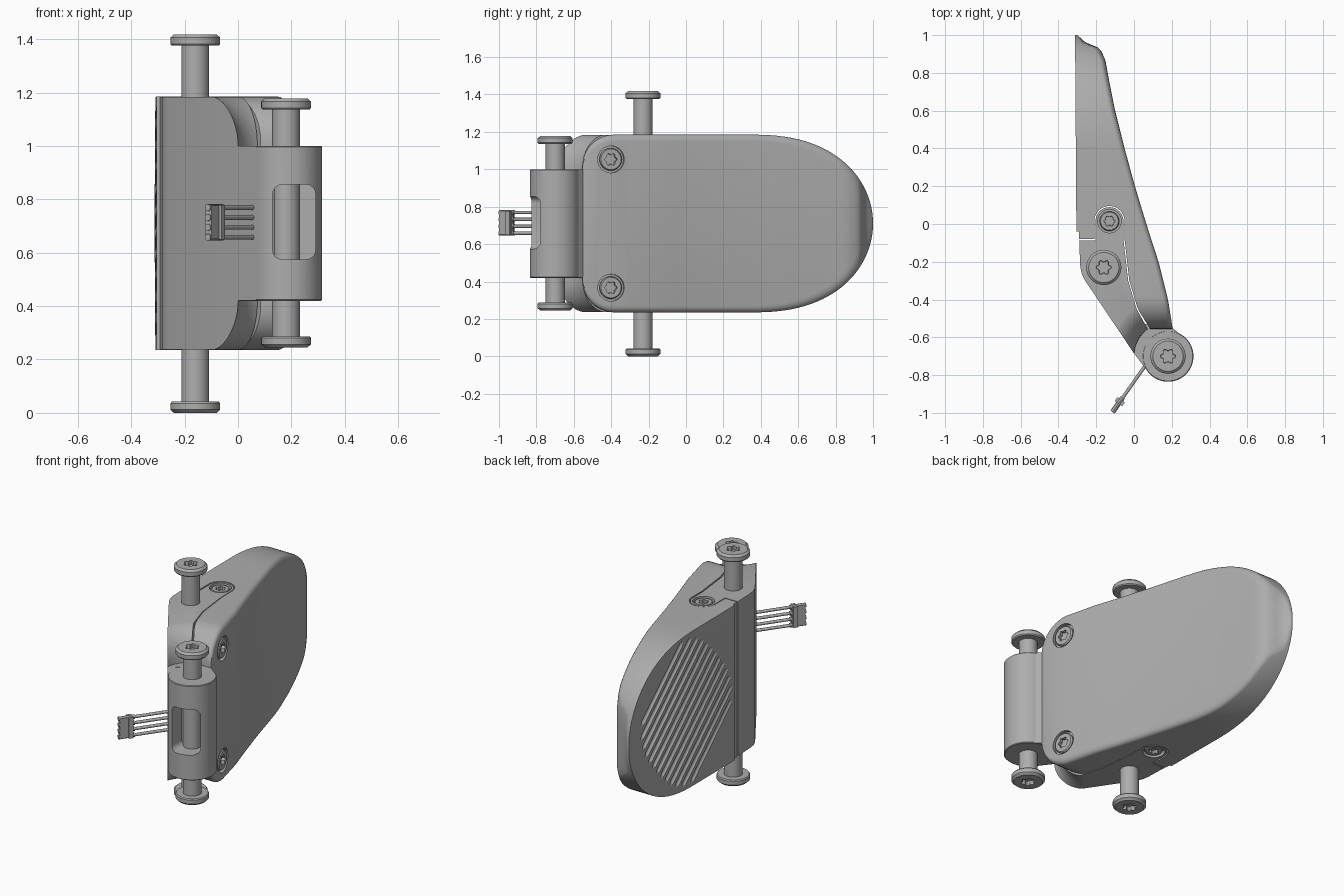
import bpy, bmesh, math
from mathutils import Vector, Matrix

if "Cube" in bpy.data.objects:
    bpy.data.objects.remove(bpy.data.objects["Cube"])

grey = bpy.data.materials.new("plain_grey")
grey.use_nodes = True
COLOUR = (0.42, 0.42, 0.42, 1)
grey.diffuse_color = COLOUR
grey.node_tree.nodes["Principled BSDF"].inputs["Base Color"].default_value = COLOUR

MID, HALF = 0.71, 0.475           # middle height and half height of the body
HINGE = Vector((0.18, -0.70, 0))
BOSS = Vector((-0.13, 0.015, 0))


def finish(bm, name, matrix=None):
    bmesh.ops.recalc_face_normals(bm, faces=bm.faces)
    mesh = bpy.data.meshes.new(name)
    bm.to_mesh(mesh)
    bm.free()
    obj = bpy.data.objects.new(name, mesh)
    bpy.context.collection.objects.link(obj)
    mesh.materials.append(grey)
    if matrix:
        obj.matrix_world = matrix
    return obj


def loft(name, rings, matrix=None):
    """Skin a list of equal rings of points and cap both ends."""
    bm = bmesh.new()
    loops = [[bm.verts.new(p) for p in ring] for ring in rings]
    n = len(loops[0])
    for a, b in zip(loops, loops[1:]):
        for i in range(n):
            bm.faces.new((a[i], a[(i + 1) % n], b[(i + 1) % n], b[i]))
    bm.faces.new(loops[0][::-1])
    bm.faces.new(loops[-1])
    return finish(bm, name, matrix)


def prism(name, outline, z0, z1):
    return loft(name, [[(x, y, z) for x, y in outline] for z in (z0, z1)])


def lathe(name, profile, matrix=None, segments=48):
    """Profile holds (radius, z) or (radius, z, lobe depth)."""
    rings = []
    for r, z, *lobe in profile:
        ring = []
        for i in range(segments):
            a = math.tau * i / segments
            q = r + (lobe[0] if lobe else 0) * math.cos(6 * a)
            ring.append((q * math.cos(a), q * math.sin(a), z))
        rings.append(ring)
    return loft(name, rings, matrix)


def aim(pos, direction):
    turn = Vector(direction).to_track_quat("Z", "Y").to_matrix().to_4x4()
    return Matrix.Translation(pos) @ turn


def activate(obj):
    bpy.ops.object.select_all(action="DESELECT")
    obj.select_set(True)
    bpy.context.view_layer.objects.active = obj


def cut(obj, cutter):
    mod = obj.modifiers.new("cut", "BOOLEAN")
    mod.operation, mod.solver, mod.object = "DIFFERENCE", "EXACT", cutter
    activate(obj)
    bpy.ops.object.modifier_apply(modifier=mod.name)
    bpy.data.objects.remove(cutter)


def smooth(obj, angle=30):
    activate(obj)
    bpy.ops.object.shade_smooth_by_angle(angle=math.radians(angle))


def interp(points, y):
    if y <= points[0][0]:
        return points[0][1]
    for (a, va), (b, vb) in zip(points, points[1:]):
        if y <= b:
            return va + (vb - va) * (y - a) / (b - a)
    return points[-1][1]


def arc(centre, r, a0, a1, n):
    steps = [math.radians(a0 + (a1 - a0) * i / n) for i in range(n + 1)]
    return [(centre[0] + r * math.cos(a), centre[1] + r * math.sin(a)) for a in steps]


# Paddle: cross-sections along y, with rounded outline and outer edge
FRONT = [(-0.555, 0.205), (-0.4, 0.18), (-0.2, 0.13), (0, 0.065), (0.2, 0.005), (0.4, -0.05),
         (0.6, -0.1), (0.75, -0.13), (0.87, -0.152), (0.93, -0.18), (0.96, -0.255), (1, -0.3)]
BACK = [(-0.555, 0.085), (-0.45, 0.02), (-0.3, -0.025), (-0.08, -0.05),
        (-0.079, -0.29), (-0.041, -0.292), (-0.04, -0.305), (1, -0.312)]


def half_height(y):
    if y > 0.35:
        return HALF * math.sqrt(max(0, 1 - ((y - 0.35) / 0.65) ** 2.4))
    d = max(0, 0.17 - (y + 0.555))
    return HALF - 0.17 + math.sqrt(max(0, 0.17 ** 2 - d * d))


def section(y):
    f, b, h = interp(FRONT, y), interp(BACK, y), half_height(y)
    r = min(0.03, (f - b) * 0.5)
    inner = max(min(h, half_height(min(1, y + 0.035))) - 0.035, h * 0.1)
    side = [(b, h)]
    for i in range(6):
        a = math.pi / 2 * i / 5
        side.append((f - r + r * math.sin(a), inner + (h - inner) * math.cos(a)))
    pts = side + [(x, -z) for x, z in reversed(side)]
    return [(x, y, MID + z) for x, z in pts]


stations = [-0.555 + 0.17 * (1 - math.cos(math.pi / 2 * i / 10)) for i in range(11)]
stations += [-0.3, -0.2, -0.08, -0.079, -0.041, -0.04, 0.1, 0.2, 0.3]
stations += [0.35 + 0.6495 * math.sin(math.pi / 2 * i / 28) for i in range(29)]
paddle = loft("paddle", [section(y) for y in stations])
slot = arc(BOSS, 0.08, 0, 180, 24) + [(-0.21, -0.12), (-0.05, -0.12)]
cut(paddle, prism("slot_cutter", slot, 0, 1.5))

# Slanted grip grooves in the back panel, kept inside an oval field
slope = Vector((0, -math.cos(math.radians(42)), math.sin(math.radians(42))))
across = Vector((0, slope.z, -slope.y))
field = Vector((-0.317, 0.43, MID))
for i in range(-6, 7):
    s = i * 0.06
    reach = 0.41 * (1 - abs(s / 0.43) ** 3) ** 0.4
    tip = 0.004
    groove = [(tip, -reach), (0.02, -reach + 0.04), (0.02, reach - 0.04), (tip, reach)]
    cut(paddle, lathe("groove_cutter", groove, aim(field + across * s, slope), 12))


# Screws: countersunk recess plus a head with a six-lobed socket
def screw(name, host, pos, direction, r):
    place = aim(pos, direction)
    cut(host, lathe("recess_cutter", [(r, -0.025), (r, 0.05)], place))
    head = [(r * 0.8, -0.04), (r * 0.84, -0.012), (r * 0.76, -0.004),
            (r * 0.42, -0.004, r * 0.06), (r * 0.4, -0.024, r * 0.06)]
    smooth(lathe(name, head, place))


for i, z in enumerate((MID - 0.343, MID + 0.343)):
    screw(f"paddle_screw_{i + 1}", paddle, Vector((0.182, -0.4, z)), (1, 0.2, 0), 0.072)

# Bracket: full-height block, scooped out around the hinge at both ends
outline = [(-0.204, -0.087), (-0.29, -0.087), (-0.285, -0.22), (-0.278, -0.26), (-0.262, -0.295),
           (0, -0.685), (0.1, -0.62), (0.078, -0.565), (0.014, -0.45), (-0.031, -0.3),
           (-0.056, -0.08)] + arc(BOSS, 0.074, 0, 180, 24)
bracket = prism("bracket", outline, MID - HALF + 0.002, MID + HALF - 0.002)
scoop = [(0.01, 0.29)]
for i in range(13):
    a = math.pi / 2 * i / 12
    scoop.append((0.18 + 0.15 * (1 - math.cos(a)), 0.29 + 0.185 * math.sin(a)))
scoop += [(0.33, 0.6), (0.01, 0.6)]
for i, up in enumerate((1, -1)):
    cut(bracket, lathe("scoop_cutter", [(r, up * z) for r, z in scoop],
                       Matrix.Translation((HINGE.x, HINGE.y, MID))))
    screw(f"boss_screw_{i + 1}", bracket,
          Vector((BOSS.x, BOSS.y, MID + up * (HALF - 0.002))), (0, 0, up), 0.062)

# Hinge barrel, its neck and the window that shows the pin
neck = prism("hinge_neck", [(-0.09, -0.55), (0, -0.685), (0.068, -0.775), (0.18, -0.7),
                            (0.235, -0.578), (0.205, -0.55), (0.06, -0.53)], 0.421, 0.999)
barrel = lathe("hinge_barrel", [(0.131, 0.42), (0.135, 0.424), (0.135, 0.996), (0.131, 1.0)],
               Matrix.Translation(HINGE), 64)
corner = 0.035
window = []
for sx, sz, a in ((1, 1, 0), (-1, 1, 90), (-1, -1, 180), (1, -1, 270)):
    window += arc((0.21 + sx * (0.08 - corner), 0.715 + sz * (0.14 - corner)), corner, a, a + 90, 6)
cut(barrel, loft("window_cutter", [[(x, y, z) for x, z in window] for y in (-0.9, -0.64)]))


# Headed pins: hinge pin and the long cross pin
def pin(name, x, y, z0, z1):
    half = (z1 - z0) / 2
    end = [(0.033, half - 0.025, 0.006), (0.035, half, 0.006), (0.08, half), (0.093, half - 0.012),
           (0.093, half - 0.036), (0.088, half - 0.042), (0.052, half - 0.042)]
    profile = end + [(p[0], -p[1], *p[2:]) for p in reversed(end)]
    smooth(lathe(name, profile, Matrix.Translation((x, y, (z0 + z1) / 2))))


pin("hinge_pin", HINGE.x, HINGE.y, 0.245, 1.178)
pin("cross_pin", -0.16, -0.23, 0, 1.418)

# Cable: four wires ending in a small plug
start, stop = Vector((0.07, -0.735, 0)), Vector((-0.085, -0.955, 0))
along = (stop - start).normalized()
for i in range(4):
    z = Vector((0, 0, 0.658 + i * 0.037))
    smooth(lathe(f"wire_{i + 1}", [(0.009, 0), (0.009, (stop - start).length)],
                 aim(start + z, along), 12))
    smooth(lathe(f"plug_contact_{i + 1}", [(0.013, 0), (0.013, 0.095)],
                 aim(stop - along * 0.045 + z, along), 12))
side = Vector((-along.y, along.x, 0))


def plug_block(name, a, b, w, z0, z1):
    pts = [stop + along * u + side * v for u, v in ((a, -w), (b, -w), (b, w), (a, w))]
    prism(name, [(p.x, p.y) for p in pts], z0, z1)


plug_block("plug_body", -0.035, 0.045, 0.014, 0.652, 0.776)
plug_block("plug_collar", -0.03, -0.005, 0.024, 0.65, 0.778)

for part in (paddle, bracket, neck, barrel):
    smooth(part)
